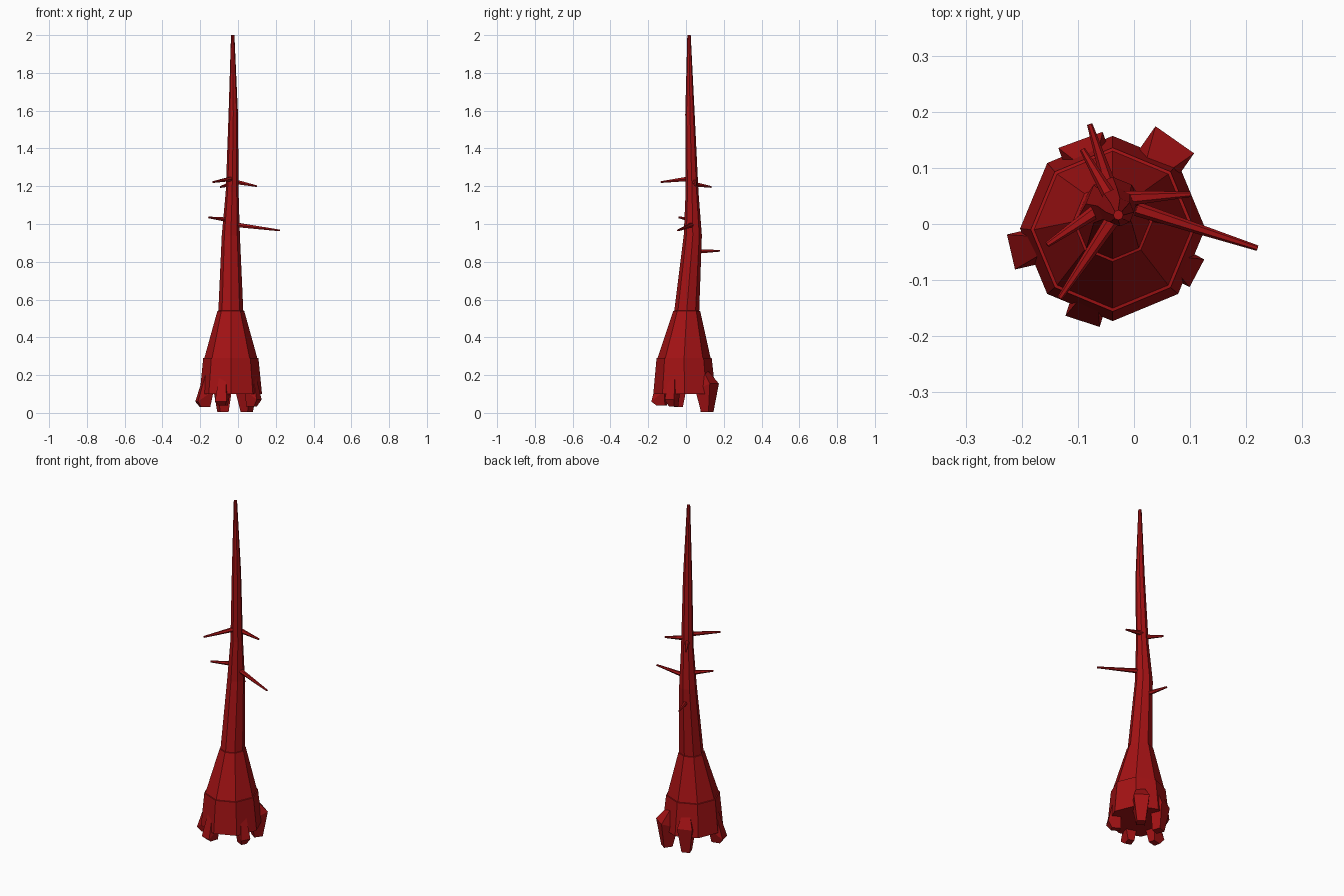
import bpy, bmesh
from math import cos, sin, pi, radians
from mathutils import Vector

cube = bpy.data.objects.get("Cube")
if cube:
    bpy.data.objects.remove(cube)

bark = bpy.data.materials.new("dark_red_bark")
bark.use_nodes = True
COLOUR = (0.37, 0.006, 0.007, 1)
bark.diffuse_color = COLOUR
bark.node_tree.nodes["Principled BSDF"].inputs["Base Color"].default_value = COLOUR


def loft(name, rings):
    """Flat-shaded solid through rings of equal point count, capped at both ends."""
    bm = bmesh.new()
    loops = [[bm.verts.new(p) for p in ring] for ring in rings]
    n = len(loops[0])
    for a, b in zip(loops, loops[1:]):
        for i in range(n):
            j = (i + 1) % n
            bm.faces.new((a[i], a[j], b[j], b[i]))
    bm.faces.new(loops[0][::-1])
    bm.faces.new(loops[-1])
    bmesh.ops.recalc_face_normals(bm, faces=bm.faces)
    mesh = bpy.data.meshes.new(name)
    bm.to_mesh(mesh)
    bm.free()
    mesh.materials.append(bark)
    obj = bpy.data.objects.new(name, mesh)
    bpy.context.collection.objects.link(obj)
    return obj


def circle(centre, u, v, r, n):
    return [centre + r * (u * cos(2 * pi * i / n) + v * sin(2 * pi * i / n)) for i in range(n)]


X, Y, Z = Vector((1, 0, 0)), Vector((0, 1, 0)), Vector((0, 0, 1))

# Trunk: leaning octagonal spire with small ledges (x, y, z, radius)
trunk = [
    (-.038, -.008, .10, .165), (-.038, -.01, .29, .146), (-.038, -.01, .291, .140),
    (-.038, .004, .54, .071), (-.038, .004, .541, .066), (-.038, .036, .94, .048),
    (-.031, .032, 1.17, .034), (-.025, .021, 1.58, .025), (-.028, .016, 2.0, .009),
]
loft("trunk", [circle(Vector((x, y, z)), X, Y, r, 8) for x, y, z, r in trunk])

# Roots: angle, knee radius, knee height, half width, foot height
roots = {
    "root_back_left": (55, .193, .155, .042, .005),
    "root_back_right": (110, .168, .15, .042, .005),
    "root_right": (193, .186, .06, .032, .03),
    "root_front": (252, .174, .06, .032, .04),
    "root_left": (332, .170, .07, .028, .035),
}
base = Vector((-.038, -.008, 0))
for name, (angle, reach, knee_z, half, foot_z) in roots.items():
    out = Vector((cos(radians(angle)), sin(radians(angle)), 0))
    side = Z.cross(out)

    def section(inner, outer, w, z_in, z_out):
        return [base + out * r + side * s + Z * z
                for r, s, z in ((inner, -w, z_in), (outer, -w, z_out),
                                (outer, w, z_out), (inner, w, z_in))]

    loft(name, [
        section(.10, .135, half * .5, .24, .225),
        section(.10, reach, half, .12, knee_z),
        section(reach - .07, reach - .022, half * .55, foot_z, foot_z),
    ])

# Bare twigs: start point, tip point
twigs = {
    "twig_long_left": ((-.02, .035, .997), (.22, -.043, .966)),
    "twig_upper_left": ((-.02, .045, 1.225), (.10, .053, 1.2)),
    "twig_upper_front": ((-.03, .02, 1.24), (-.132, -.132, 1.222)),
    "twig_right": ((-.05, .035, 1.022), (-.155, -.037, 1.035)),
    "twig_low_back": ((-.04, .055, .855), (-.079, .178, .858)),
    "twig_upper_back": ((-.035, .035, 1.212), (-.092, .133, 1.196)),
}
for name, (start, tip) in twigs.items():
    a, b = Vector(start), Vector(tip)
    u = Z.cross(b - a).normalized()
    v = (b - a).cross(u).normalized()
    loft(name, [circle(a, u, v, .014, 6), circle(b, u, v, .005, 6)])
